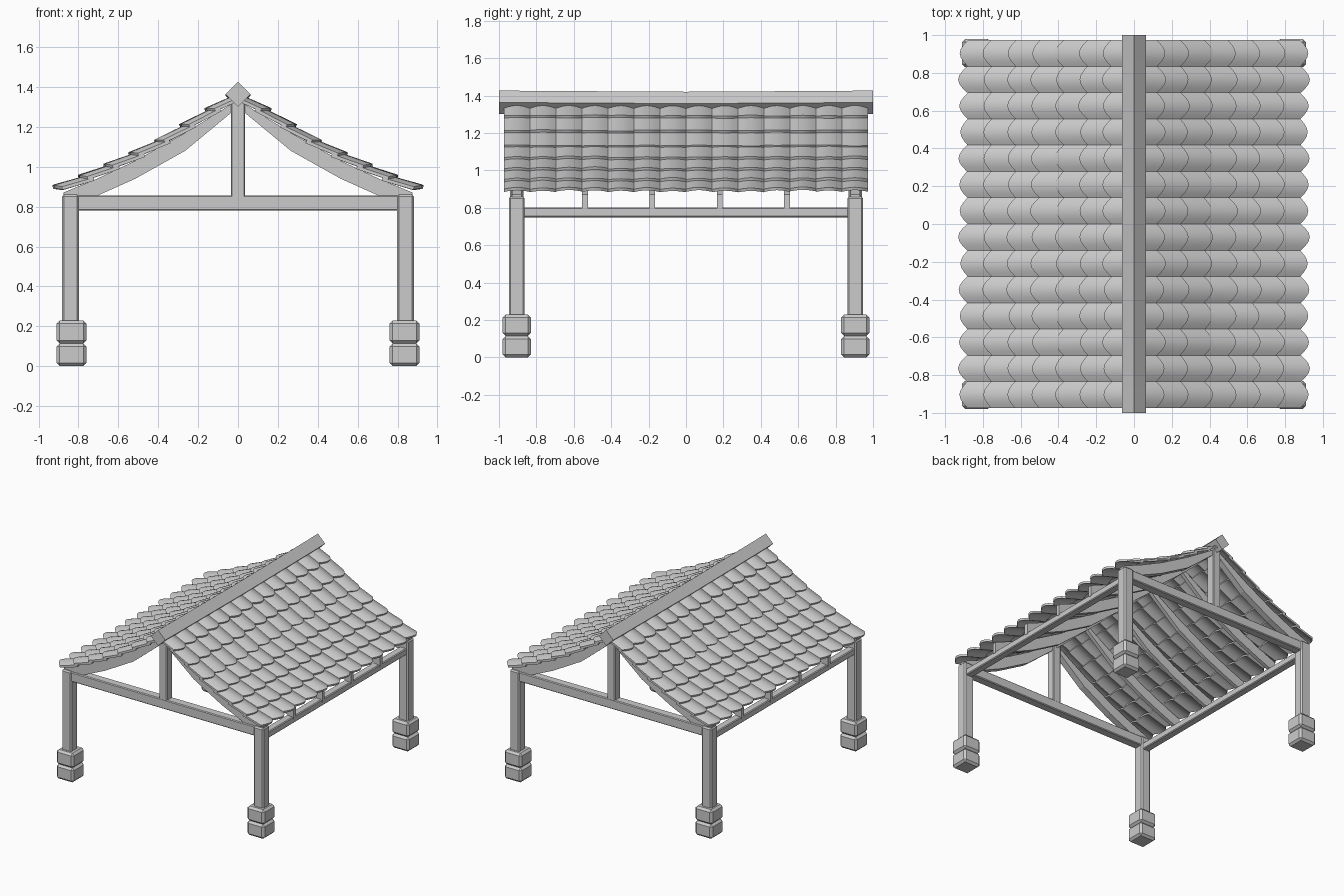
import bpy, bmesh, random
from math import sin, pi, cos
from mathutils import Vector

random.seed(4)
if "Cube" in bpy.data.objects:
    bpy.data.objects.remove(bpy.data.objects["Cube"])

grey = bpy.data.materials.new("stone grey")
grey.use_nodes = True
COLOUR = (0.6, 0.6, 0.6, 1)
grey.diffuse_color = COLOUR
grey.node_tree.nodes["Principled BSDF"].inputs["Base Color"].default_value = COLOUR

# Slope profiles (x, z) from ridge to eave
ROOF = [(0.0, 1.34), (0.15, 1.247), (0.4, 1.09), (0.69, 0.952), (0.95, 0.845)]
UNDER = [(0.0, 1.3), (0.035, 1.27), (0.265, 1.08), (0.515, 0.94), (0.705, 0.855), (0.875, 0.785)]


def height(profile, x):
    for (xa, za), (xb, zb) in zip(profile, profile[1:]):
        if x <= xb:
            break
    return za + (zb - za) * (x - xa) / (xb - xa)


def finish(name, bm, bevel=0.0):
    bmesh.ops.recalc_face_normals(bm, faces=bm.faces)
    mesh = bpy.data.meshes.new(name)
    bm.to_mesh(mesh)
    bm.free()
    mesh.materials.append(grey)
    obj = bpy.data.objects.new(name, mesh)
    bpy.context.collection.objects.link(obj)
    if bevel:
        mod = obj.modifiers.new("worn edges", "BEVEL")
        mod.width = bevel
        mod.segments = 1
    return obj


def mirror(obj, x=True, y=False):
    mod = obj.modifiers.new("mirror", "MIRROR")
    mod.use_axis = (x, y, False)
    mod.use_mirror_merge = False


def box(name, centre, size, bevel=0.006):
    bm = bmesh.new()
    bmesh.ops.create_cube(bm, size=1)
    for v in bm.verts:
        v.co = Vector(a * b + c for a, b, c in zip(v.co, size, centre))
    return finish(name, bm, bevel)


def rafter(name, y, width):
    outline = [(x, height(ROOF, x) - 0.005) for x, _ in UNDER] + UNDER[::-1]
    bm = bmesh.new()
    face = bm.faces.new([bm.verts.new((x, y - width / 2, z)) for x, z in outline])
    new = bmesh.ops.extrude_face_region(bm, geom=[face])["geom"]
    bmesh.ops.translate(bm, vec=(0, width, 0),
                        verts=[v for v in new if isinstance(v, bmesh.types.BMVert)])
    obj = finish(name, bm)
    mirror(obj)
    return obj


def add_tile(bm, x0, x1, y0, width):
    """One arched tile with a pointed lower lip, tucked under the row above."""
    top = Vector((x0, 0, height(ROOF, x0) + 0.008))
    low = Vector((x1, 0, height(ROOF, x1) + 0.027 + random.uniform(-0.002, 0.002)))
    along = (low - top).normalized()
    normal = Vector((-along.z, 0, along.x))
    lip = 0.04 + random.uniform(-0.006, 0.004)
    steps = 6
    rings = []
    for i in range(steps + 1):
        t = i / steps
        arch = sin(pi * t)
        side = Vector((0, y0 + width * t, 0))
        up = normal * 0.02 * arch
        a = top + side + up
        b = low + side + up + along * lip * arch
        thick = normal * 0.016
        rings.append([bm.verts.new(p) for p in (a, b, b - thick, a - thick)])
    for r, s in zip(rings, rings[1:]):
        for k in range(4):
            bm.faces.new((r[k], r[(k + 1) % 4], s[(k + 1) % 4], s[k]))
    bm.faces.new(rings[0])
    bm.faces.new(rings[-1])


# Stone footings: two stacked blocks under each post
for name, z, tall in (("lower_footing", 0.057, 0.114), ("upper_footing", 0.172, 0.116)):
    mirror(box(name, (0.835, 0.905, z), (0.15, 0.15, tall), 0.016), y=True)

# Corner posts
mirror(box("corner_post", (0.84, 0.905, 0.54), (0.085, 0.085, 0.64), 0.01), y=True)

# Tie beams, side beams and king posts
mirror(box("tie_beam", (0, 0.905, 0.818), (1.61, 0.07, 0.076)), x=False, y=True)
mirror(box("side_beam", (0.84, 0, 0.775), (0.06, 1.74, 0.052)))
mirror(box("king_post", (0, 0.905, 1.09), (0.07, 0.07, 0.49)), x=False, y=True)

# Curved rafters
for i, y in enumerate((-0.905, -0.54, -0.18, 0.18, 0.54, 0.905)):
    rafter(f"rafter_{i + 1}", y, 0.05 if abs(y) > 0.8 else 0.03)

# Diamond ridge beam
bm = bmesh.new()
rings = []
for y, lift in ((-1, 0.004), (-0.86, 0.002), (0, -0.003), (0.86, 0.002), (1, 0.004)):
    rings.append([bm.verts.new((0.063 * cos(k * pi / 2), y, 1.36 + lift + 0.063 * sin(k * pi / 2)))
                  for k in range(4)])
for r, s in zip(rings, rings[1:]):
    for k in range(4):
        bm.faces.new((r[k], r[(k + 1) % 4], s[(k + 1) % 4], s[k]))
bm.faces.new(rings[0])
bm.faces.new(rings[-1])
finish("ridge_beam", bm)

# Roof tiles: seven overlapping rows of fourteen on each slope
ROWS, COLUMNS, PITCH, WIDTH = 7, 14, 0.127, 0.139
bm = bmesh.new()
for row in range(ROWS):
    edge = 0.12 + PITCH * row
    for col in range(COLUMNS):
        add_tile(bm, max(edge - PITCH - 0.03, 0.01), edge + random.uniform(-0.003, 0.003),
                 (col - COLUMNS / 2) * WIDTH, WIDTH)
tiles = finish("roof_tiles", bm)
mirror(tiles)
bpy.ops.object.select_all(action="DESELECT")
tiles.select_set(True)
bpy.context.view_layer.objects.active = tiles
bpy.ops.object.shade_smooth_by_angle(angle=0.6)
